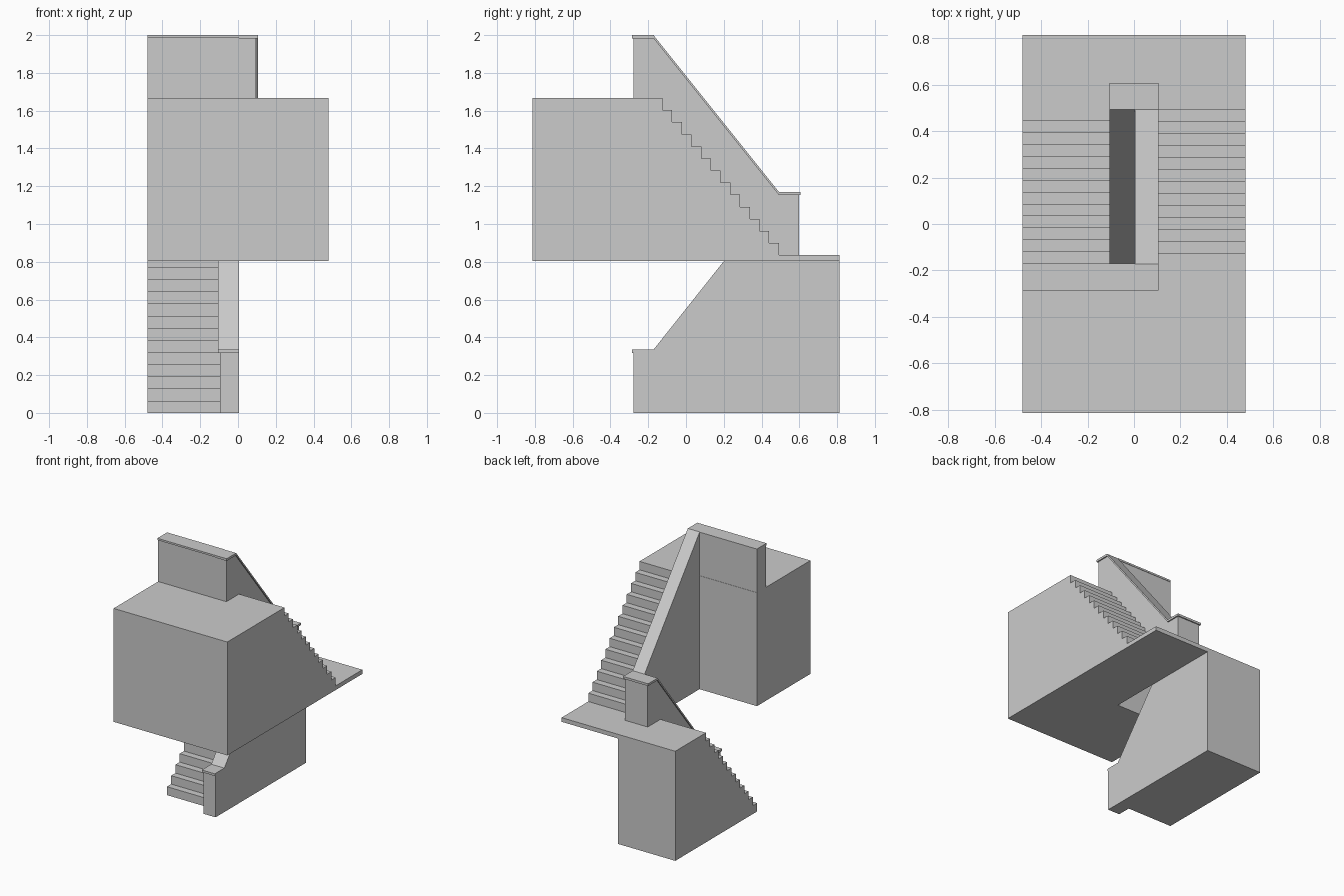
import bpy, bmesh

if "Cube" in bpy.data.objects:
    bpy.data.objects.remove(bpy.data.objects["Cube"])

# Main dimensions
HALF = 0.479            # half width of the stair
MID = 0.005             # plane where the two balustrade walls meet
WALL, CAP = 0.096, 0.105  # outer half widths of wall and coping
DEPTH = 0.813           # half depth
STEPS, TREAD = 13, 0.0514
SLAB, LAND, TOP = 0.803, 0.835, 1.667
T = 0.012               # coping thickness


def extrude(name, profile, x0, x1):
    """Extrude a closed (y, z) profile along x."""
    bm = bmesh.new()
    face = bm.faces.new([bm.verts.new((x0, y, z)) for y, z in profile])
    ext = bmesh.ops.extrude_face_region(bm, geom=[face])
    verts = [v for v in ext["geom"] if isinstance(v, bmesh.types.BMVert)]
    bmesh.ops.translate(bm, verts=verts, vec=(x1 - x0, 0, 0))
    bmesh.ops.recalc_face_normals(bm, faces=bm.faces)
    mesh = bpy.data.meshes.new(name)
    bm.to_mesh(mesh)
    bm.free()
    obj = bpy.data.objects.new(name, mesh)
    bpy.context.collection.objects.link(obj)
    return obj


def box(name, x0, x1, y0, y1, z0, z1):
    return extrude(name, [(y0, z0), (y1, z0), (y1, z1), (y0, z1)], x0, x1)


def flight(name, x0, x1, y, direction, z, rise_to, base, end):
    """Solid stair flight climbing along +y or -y, ending at y = end."""
    rise = (rise_to - z) / STEPS
    pts = [(y, base)]
    if z > base:
        pts.append((y, z))
    for i in range(STEPS):
        yy = y + direction * TREAD * i
        if i:
            pts.append((yy, z + rise * i))
        pts.append((yy, z + rise * (i + 1)))
    pts += [(end, rise_to), (end, base)]
    # drop the duplicate collinear point at the first riser
    if z > base:
        pts.pop(1)
    return extrude(name, pts, x0, x1)


def coping(name, line, x0, x1, drop=0.017):
    """Thin coping that follows a (y, z) top line."""
    under = [(y, z - drop) for y, z in reversed(line)]
    return extrude(name, line + under, x0, x1)


# Stair flights and landing
flight("lower_flight", -HALF, -WALL, -0.172, 1, 0, LAND, 0, DEPTH)
flight("upper_flight", WALL, HALF, 0.492, -1, LAND, TOP, SLAB, -DEPTH)
box("landing_slab", -HALF, HALF, 0.492, DEPTH, SLAB, LAND)
box("lower_core", -WALL, MID, 0.492, DEPTH, 0, LAND)

# Upper landing block
box("upper_landing", -HALF, WALL, -DEPTH, -0.17, SLAB, TOP)

# Balustrade walls, each a newel plus a raking wall
F, B, R0, R1 = -0.277, 0.598, -0.172, 0.492
extrude("lower_balustrade", [(F, 0), (F, 0.335 - T), (R0, 0.335 - T),
        (R1, 1.17 - T), (B, 1.17 - T), (B, 0)], -WALL, MID)
extrude("upper_balustrade", [(F, SLAB), (F, 2 - T), (R0, 2 - T),
        (R1, 1.17 - T), (B, 1.17 - T), (B, SLAB)], MID, WALL)
box("parapet", -HALF, MID, F, R0, TOP, 2 - T)

# Copings
coping("lower_coping", [(F - 0.009, 0.335), (R0, 0.335), (R1, 1.17),
       (B + 0.009, 1.17)], -CAP, MID)
coping("upper_coping", [(F - 0.009, 2), (R0, 2), (R1, 1.17),
       (B + 0.009, 1.17)], MID, CAP)
box("parapet_coping", -HALF, MID, F - 0.009, R0 + 0.003, 2 - 0.014, 2)
